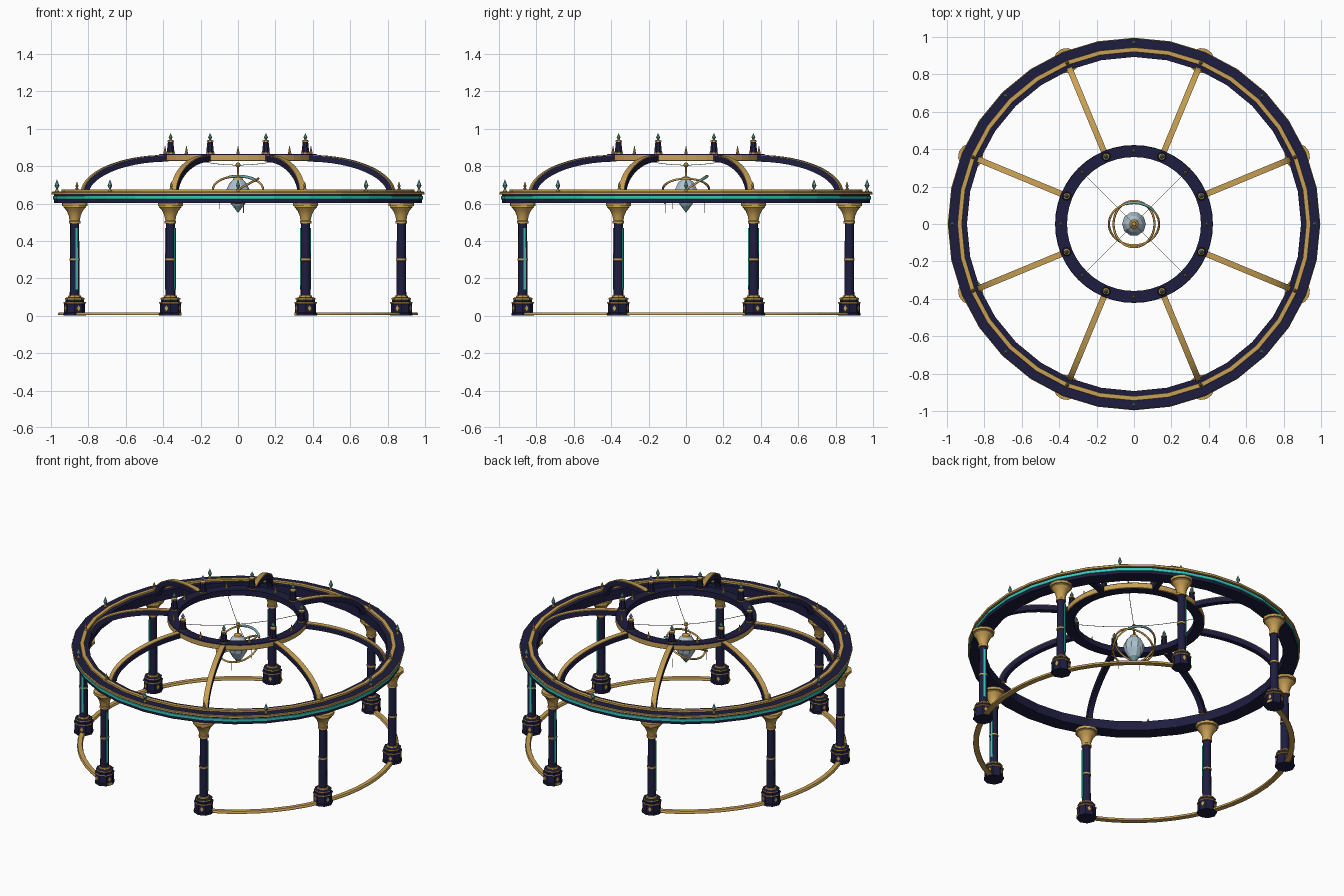
import bpy, bmesh
from math import sin, cos, pi, radians
from mathutils import Vector, Matrix

cube = bpy.data.objects.get("Cube")
if cube:
    bpy.data.objects.remove(cube)


def material(name, rgb):
    m = bpy.data.materials.new(name)
    m.use_nodes = True
    m.diffuse_color = (*rgb, 1)
    m.node_tree.nodes["Principled BSDF"].inputs["Base Color"].default_value = (*rgb, 1)
    return m


NAVY, GOLD, TEAL, CRYSTAL, JEWEL, WIRE = range(6)
PALETTE = [
    material("navy", (0.013, 0.0125, 0.05)),
    material("gold", (0.58, 0.355, 0.09)),
    material("teal", (0.03, 0.58, 0.49)),
    material("pale crystal", (0.42, 0.55, 0.64)),
    material("jewel green", (0.17, 0.38, 0.37)),
    material("grey wire", (0.2, 0.19, 0.17)),
]


def add_object(name, data):
    ob = bpy.data.objects.new(name, data)
    bpy.context.scene.collection.objects.link(ob)
    return ob


def sweep(name, rows, colours, loop_path=True, loop_section=True):
    """Skin a list of matching sections; one colour per section edge."""
    bm = bmesh.new()
    grid = [[bm.verts.new(p) for p in row] for row in rows]
    n, m = len(grid), len(grid[0])
    for i in range(n if loop_path else n - 1):
        a, b = grid[i], grid[(i + 1) % n]
        for j in range(m if loop_section else m - 1):
            k = (j + 1) % m
            f = bm.faces.new((a[j], b[j], b[k], a[k]))
            f.material_index = colours[j % len(colours)]
    if not loop_path and loop_section:
        for end in (grid[0], grid[-1]):
            bm.faces.new(end).material_index = colours[0]
    bmesh.ops.remove_doubles(bm, verts=bm.verts, dist=1e-5)
    bmesh.ops.recalc_face_normals(bm, faces=bm.faces)
    me = bpy.data.meshes.new(name)
    bm.to_mesh(me)
    bm.free()
    for mat in PALETTE:
        me.materials.append(mat)
    return add_object(name, me)


def lathe(name, profile, colours, sides, closed=False, turn=0.0, start=0, end=360):
    full = end - start == 360
    angles = [radians(start + (end - start) * i / sides) + turn
              for i in range(sides if full else sides + 1)]
    rows = [[(r * cos(a), r * sin(a), z) for r, z in profile] for a in angles]
    return sweep(name, rows, colours, full, closed)


def tube(name, points, radius, colour, closed=False):
    cu = bpy.data.curves.new(name, "CURVE")
    cu.dimensions = "3D"
    cu.bevel_depth = radius
    cu.bevel_resolution = 1
    sp = cu.splines.new("POLY")
    sp.points.add(len(points) - 1)
    for q, p in zip(sp.points, points):
        q.co = (*p, 1)
    sp.use_cyclic_u = closed
    cu.materials.append(PALETTE[colour])
    return add_object(name, cu)


def around(ob, radius, z, first):
    """Eight copies evenly round the pavilion, each facing outward."""
    for i in range(8):
        c = ob if i == 0 else add_object(ob.name, ob.data)
        a = radians(first + 45 * i)
        c.location = (radius * cos(a), radius * sin(a), z)
        c.rotation_euler.z = a


def smooth(ob):
    bpy.ops.object.select_all(action="DESELECT")
    ob.select_set(True)
    bpy.context.view_layer.objects.active = ob
    bpy.ops.object.shade_smooth_by_angle()


COLUMN_R = 0.945

# Columns: plinth, shaft with bands, flared capital
plinth = lathe("plinth",
               [(0, 0), (.06, 0), (.06, .014), (.056, .016), (.056, .064), (.06, .066),
                (.06, .073), (.05, .075), (.05, .087), (.053, .088), (.053, .095),
                (.036, .098), (.034, .108), (0, .108)],
               [NAVY, NAVY, NAVY, NAVY, GOLD, GOLD, NAVY, NAVY, GOLD, GOLD, NAVY, GOLD, GOLD],
               8, turn=pi / 8)
around(plinth, COLUMN_R, 0, 22.5)

shaft = lathe("column_shaft",
              [(.027, .1), (.025, .294), (.028, .295), (.028, .305), (.025, .306), (.024, .5)],
              [NAVY, GOLD, GOLD, GOLD, NAVY], 12)
smooth(shaft)
around(shaft, COLUMN_R, 0, 22.5)

capital = lathe("column_capital",
                [(0, .493), (.031, .493), (.031, .505), (.027, .508), (.032, .535), (.043, .56),
                 (.06, .58), (.06, .586), (.068, .588), (.068, .604), (0, .604)],
                [GOLD], 12)
smooth(capital)
around(capital, COLUMN_R, 0, 22.5)

# Glowing strip on the side of each shaft, diamonds on the plinths
strip = sweep("shaft_strip",
              [[(x, y, z) for x, y in ((-.006, .02), (.006, .02), (.006, .029), (-.006, .029))]
               for z in (.14, .285, .315, .47)], [TEAL], False)
around(strip, COLUMN_R, 0, 22.5)

for k in range(4):
    turn = Matrix.Rotation(k * pi / 2, 4, "Z")
    diamond = [(0, -.017), (.011, 0), (0, .017), (-.011, 0)]
    plate = sweep("plinth_diamond",
                  [[turn @ Vector((d, y, .04 + z)) for y, z in diamond]
                   for d in (.050, .0545)], [GOLD], False)
    around(plate, COLUMN_R, 0, 22.5)

# Ground kerbs, open at the front and back
for name, mid in (("left_kerb", 0), ("right_kerb", 180)):
    lathe(name, [(.928, .003), (.962, .003), (.962, .01), (.958, .018), (.932, .018), (.928, .01)],
          [GOLD], 24, True, start=mid - 71, end=mid + 71)

# Large entablature ring
lathe("entablature_ring",
      [(.893, .604), (.984, .604), (.984, .622), (.989, .623), (.989, .639), (.984, .64),
       (.984, .647), (.996, .648), (.996, .66), (.992, .664), (.945, .664),
       (.944, .674), (.921, .674), (.92, .664), (.893, .664)],
      [NAVY, NAVY, TEAL, TEAL, TEAL, NAVY, GOLD, GOLD, GOLD, NAVY, GOLD, GOLD, GOLD,
       NAVY, NAVY], 32, True)

# Raised crown ring with a gold outer face
lathe("crown_ring",
      [(.358, .828), (.418, .828), (.422, .831), (.422, .86), (.42, .865), (.358, .865)],
      [NAVY, GOLD, GOLD, NAVY, NAVY, NAVY], 48, True)

# Curved ribs: gold strip on the outer face, navy on the sides and underneath
rows = []
for i in range(17):
    t = pi / 2 * i / 16
    p = Vector((.41 + .495 * cos(t), 0, .655 + .205 * sin(t)))
    n = Vector((.205 * cos(t), 0, .495 * sin(t))).normalized()
    rows.append([p + n * d + Vector((0, w, 0))
                 for d, w in ((0, -.016), (0, .016), (-.004, .016),
                              (-.036, .016), (-.036, -.016), (-.004, -.016))])
rib = sweep("roof_rib", rows, [GOLD, GOLD, NAVY, NAVY, NAVY, GOLD], False)
around(rib, 0, 0, 22.5)

# Finials on both rings
spike = lathe("ring_finial",
              [(0, 0), (.011, 0), (.008, .012), (.004, .016), (.013, .034), (0, .068)],
              [GOLD, GOLD, GOLD, JEWEL, JEWEL], 6)
around(spike, .968, .662, 0)
knob = lathe("rib_foot_finial",
             [(0, 0), (.011, 0), (.01, .015), (.005, .02), (.009, .03), (0, .055)], [GOLD], 8)
around(knob, .932, .664, 22.5)
cone = lathe("crown_spike", [(0, 0), (.009, 0), (.009, .008), (.007, .014), (0, .05)], [GOLD], 8)
around(cone, .39, .863, 0)
post = lathe("crown_pinnacle",
             [(0, 0), (.025, 0), (.025, .01), (.022, .012), (.016, .066), (.019, .068),
              (.019, .074), (.005, .08), (.012, .092), (0, .115)],
             [GOLD, GOLD, NAVY, NAVY, GOLD, GOLD, GOLD, JEWEL, JEWEL], 8)
around(post, .39, .862, 22.5)

# Hanging lantern: faceted crystal, green tip, gold stem and ball
lathe("lantern_crystal", [(.032, .59), (.058, .635), (.064, .67), (.045, .71), (.018, .735)],
      [CRYSTAL], 10)
lathe("lantern_tip", [(0, .55), (.034, .594), (0, .594)], [JEWEL], 10)
stem = lathe("lantern_stem",
             [(0, .725), (.027, .725), (.023, .738), (.006, .746), (.004, .795), (.011, .799),
              (.014, .807), (.01, .816), (0, .82)], [GOLD], 12)
smooth(stem)


def ring_points(radius, tilt, start=0, end=360, steps=48):
    return [tilt @ Vector((radius * cos(a), radius * sin(a), 0)) + Vector((0, 0, .675))
            for a in (radians(start + (end - start) * i / steps) for i in range(steps))]


# Tilted orbit rings, with a green arc on the first
tilt_a = Matrix.Rotation(radians(32), 3, "X")
tilt_b = Matrix.Rotation(radians(-28), 3, "Y")
tube("orbit_ring_wide", ring_points(.134, tilt_a), .006, GOLD, True)
tube("orbit_ring_narrow", ring_points(.124, tilt_b), .006, GOLD, True)
tube("orbit_arc", ring_points(.134, tilt_a, 40, 115, 14), .008, JEWEL)

# Sagging suspension wires and small pendants
for k in range(4):
    a = radians(45 + 90 * k)
    tube("suspension_wire",
         [(r * cos(a), r * sin(a), .805 + .26 * r * r) for r in (0, .09, .18, .27, .362)],
         .0016, WIRE)
for x, y, top in ((-.1, -.07, .63), (.03, -.11, .61), (.03, .1, .61)):
    tube("pendant", [(x, y, top), (x, y, top - .06)], .002, GOLD)
